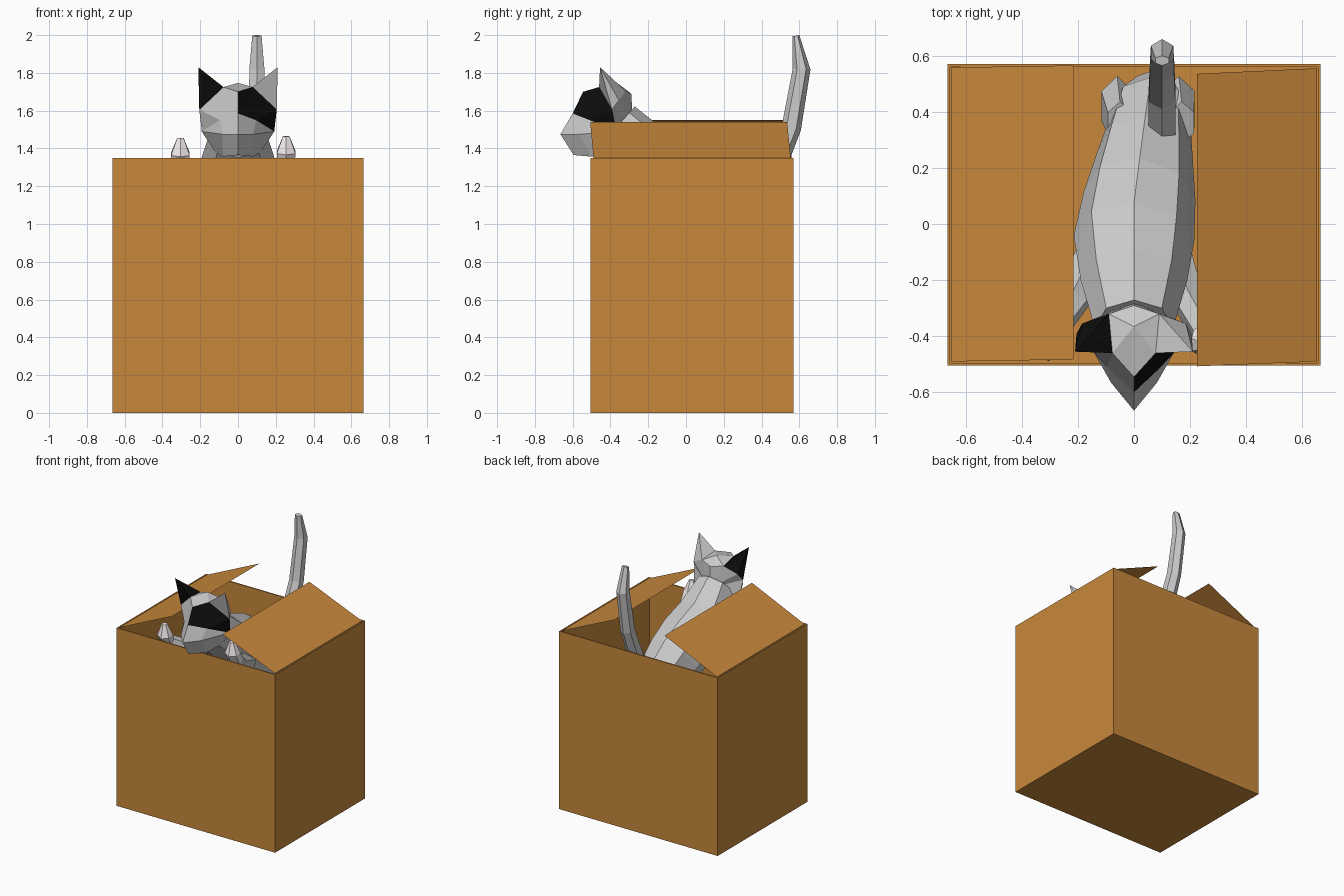
import bpy, bmesh, math
from mathutils import Vector

if "Cube" in bpy.data.objects:
    bpy.data.objects.remove(bpy.data.objects["Cube"])


def material(name, rgb):
    m = bpy.data.materials.new(name)
    m.diffuse_color = (*rgb, 1)
    m.use_nodes = True
    m.node_tree.nodes["Principled BSDF"].inputs["Base Color"].default_value = m.diffuse_color
    return m


CARD = material("cardboard", (0.58, 0.25, 0.045))
BLACK = material("black_fur", (0.004, 0.004, 0.004))
WHITE = material("white_fur", (0.88, 0.82, 0.82))


def finish(name, bm, mats=()):
    bmesh.ops.recalc_face_normals(bm, faces=bm.faces)
    me = bpy.data.meshes.new(name)
    bm.to_mesh(me)
    bm.free()
    for m in mats:
        me.materials.append(m)
    ob = bpy.data.objects.new(name, me)
    bpy.context.collection.objects.link(ob)
    return ob


def loft(name, rings, sides, mats=(), white_from=99):
    """Closed tube; each ring is (x, y, z, side radius, height radius)."""
    bm = bmesh.new()
    pts = [Vector(r[:3]) for r in rings]
    loops = []
    for i, r in enumerate(rings):
        t = (pts[min(i + 1, len(pts) - 1)] - pts[max(i - 1, 0)]).normalized()
        side = (Vector((1, 0, 0)) - t * t.x).normalized()
        up = t.cross(side)
        loops.append([bm.verts.new(pts[i] + side * r[3] * math.sin(a) + up * r[4] * math.cos(a))
                      for a in (math.tau * k / sides for k in range(sides))])
    for i, (a, b) in enumerate(zip(loops, loops[1:])):
        for k in range(sides):
            n = (k + 1) % sides
            f = bm.faces.new((a[k], a[n], b[n], b[k]))
            f.material_index = int(i >= white_from)
    bm.faces.new(loops[0])
    bm.faces.new(loops[-1]).material_index = int(white_from < 99)
    return finish(name, bm, mats)


# Box: hollow with thin walls
bm = bmesh.new()
bmesh.ops.create_cube(bm, size=1)
for v in bm.verts:
    v.co = ((v.co.x * 1.33), v.co.y * 1.075 + 0.0325, (v.co.z + 0.5) * 1.35)
top = max(bm.faces, key=lambda f: f.calc_center_median().z)
bmesh.ops.inset_region(bm, faces=[top], thickness=0.014)
bottom = bmesh.ops.extrude_discrete_faces(bm, faces=[top])["faces"][0]
for v in bottom.verts:
    v.co.z = 0.014
finish("box", bm, [CARD])

# Flaps: single sheets rising inward
for name, corners in {
    "left_flap": ((-0.652, -0.49, 1.35), (-0.215, -0.483, 1.55),
                  (-0.215, 0.565, 1.55), (-0.652, 0.558, 1.35)),
    "right_flap": ((0.652, -0.49, 1.35), (0.225, -0.507, 1.54),
                   (0.225, 0.535, 1.54), (0.652, 0.555, 1.35)),
}.items():
    bm = bmesh.new()
    bm.faces.new([bm.verts.new(c) for c in corners])
    finish(name, bm, [CARD])

# Head: half shape mirrored, with a black ear and a black eye patch
HALF = {
    "brow": (0, -.545, 1.70), "ear_in": (.077, -.46, 1.725), "crown": (0, -.365, 1.747),
    "tip": (.21, -.455, 1.83), "ear_back": (.09, -.32, 1.705), "ear_out": (.185, -.355, 1.655),
    "cheek": (.205, -.392, 1.605), "eye": (.095, -.51, 1.55), "bridge": (0, -.60, 1.585),
    "nose": (0, -.665, 1.475), "muzzle": (.082, -.565, 1.475), "jaw": (.192, -.37, 1.49),
    "chin": (0, -.595, 1.365), "chin_side": (.08, -.50, 1.357), "neck_side": (.12, -.36, 1.38),
    "throat": (0, -.42, 1.35), "nape": (0, -.29, 1.69), "inner": (0, -.28, 1.53),
}
EYE = ["brow ear_in eye bridge", "ear_in cheek eye", "cheek jaw eye"]
EAR = ["ear_in tip cheek", "ear_in ear_back tip", "ear_back ear_out tip", "ear_out cheek tip"]
PLAIN = ["brow ear_in crown", "crown ear_in ear_back", "crown ear_back nape",
         "bridge eye muzzle nose", "eye jaw muzzle", "nose muzzle chin_side chin",
         "muzzle jaw neck_side chin_side", "chin chin_side neck_side throat"]
rim = "nape ear_back ear_out cheek jaw neck_side throat".split()
PLAIN += [f"inner {a} {b}" for a, b in zip(rim, rim[1:])]
bm = bmesh.new()
for s in (1, -1):
    vs = {k: bm.verts.new((x * s, y, z)) for k, (x, y, z) in HALF.items()}
    for group, black in ((EYE, s > 0), (EAR, s < 0), (PLAIN, False)):
        for face in group:
            bm.faces.new([vs[k] for k in face.split()]).material_index = int(black)
bmesh.ops.remove_doubles(bm, verts=bm.verts, dist=0.001)
finish("head", bm, [None, BLACK])

# Body sloping down from the neck to the rump
loft("body", [(0, -.37, 1.51, .14, .15), (0, -.20, 1.36, .19, .16), (0, -.05, 1.25, .215, .21),
              (.02, .10, 1.14, .20, .22), (.04, .25, 1.02, .17, .20), (.06, .39, .88, .14, .18),
              (.07, .47, .78, .08, .10)], 8)

# Tail curling up over the back wall
loft("tail", [(.10, .32, 1.12, .055, .055), (.10, .46, 1.27, .055, .06), (.10, .558, 1.51, .05, .052),
              (.10, .612, 1.82, .046, .047), (.10, .582, 1.997, .028, .018)], 6)

# Front legs reaching for the front wall, with pale paws
for name, x0, x1, y1, z1 in (("left", -.13, -.305, -.44, 1.43), ("right", .13, .255, -.43, 1.44)):
    loft(name + "_front_leg",
         [(x0, -.10, 1.14, .08, .09), ((x0 + x1) / 2, -.27, 1.22, .06, .065),
          (x1, y1 + .04, z1 - .13, .052, .055), (x1, y1, z1 - .06, .057, .05),
          (x1, y1 - .005, z1 + .025, .02, .02)], 6, [None, WHITE], 2)

# Hind legs standing inside the box
for name, x in (("left", -.06), ("right", .16)):
    loft(name + "_hind_leg",
         [(x + .01, .36, 1.03, .05, .08), (x, .42, .86, .065, .11), (x, .44, .70, .05, .07),
          (x, .47, .55, .04, .045), (x, .43, .45, .05, .06), (x, .40, .42, .045, .03)],
         6, [None, WHITE], 3)
